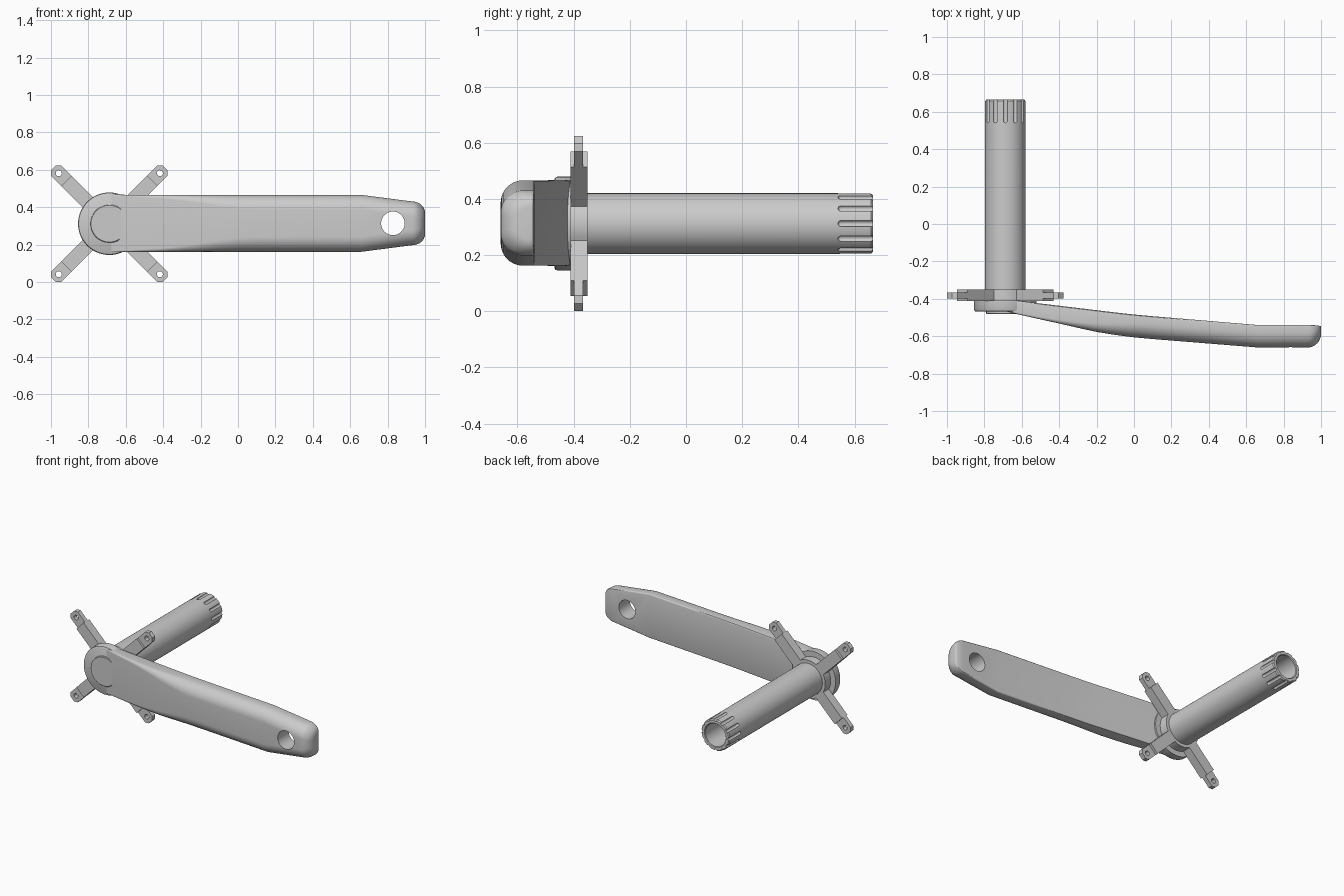
import bpy, bmesh
from math import sin, cos, pi, radians, asin

if "Cube" in bpy.data.objects:
    bpy.data.objects.remove(bpy.data.objects["Cube"])

CX, CZ = -0.688, 0.312      # axle axis, parallel to y


def loft(name, shells, wrap=False):
    """Skin each list of rings; cap the ends, or wrap last ring to first."""
    bm = bmesh.new()
    for rings in shells:
        vs = [[bm.verts.new(p) for p in ring] for ring in rings]
        n = len(vs[0])
        pairs = list(zip(vs, vs[1:])) + ([(vs[-1], vs[0])] if wrap else [])
        for a, b in pairs:
            for i in range(n):
                j = (i + 1) % n
                bm.faces.new((a[i], a[j], b[j], b[i]))
        if not wrap:
            bm.faces.new(vs[0])
            bm.faces.new(vs[-1])
    bmesh.ops.recalc_face_normals(bm, faces=bm.faces)
    me = bpy.data.meshes.new(name)
    bm.to_mesh(me)
    bm.free()
    ob = bpy.data.objects.new(name, me)
    bpy.context.collection.objects.link(ob)
    return ob


def lathe(profile, x=CX, z=CZ, n=64):
    """Rings around a y-parallel axis from (radius, y) pairs."""
    return [[(x + r * cos(2 * pi * i / n), y, z + r * sin(2 * pi * i / n))
             for i in range(n)] for r, y in profile]


def prism(pts, y0, y1):
    return [[(x, y, z) for x, z in pts] for y in (y0, y1)]


def cut(ob, cutter):
    m = ob.modifiers.new("cut", 'BOOLEAN')
    m.operation, m.object, m.solver = 'DIFFERENCE', cutter, 'EXACT'
    dg = bpy.context.evaluated_depsgraph_get()
    me = bpy.data.meshes.new_from_object(ob.evaluated_get(dg))
    ob.modifiers.clear()
    ob.data = me
    bpy.data.objects.remove(cutter)


def polar(r, w, a):
    """Point at distance r along angle a, offset w sideways."""
    return (CX + r * cos(a) - w * sin(a), CZ + r * sin(a) + w * cos(a))


# Hollow axle with twelve round-ended spline grooves
axle = loft("axle", [lathe([(0.108, -0.45), (0.108, 0.658), (0.102, 0.665),
                            (0.082, 0.665), (0.078, 0.66), (0.078, -0.45)], n=96)], wrap=True)
grooves = []
R = 0.011
for k in range(12):
    a = k * pi / 6
    prof = [(R * sin(t * pi / 12) if t else 0.0005, 0.552 - R * cos(t * pi / 12))
            for t in range(7)] + [(R, 0.70)]
    grooves.append(lathe(prof, CX + 0.107 * cos(a), CZ + 0.107 * sin(a), 16))
cut(axle, loft("groove_cutter", grooves))

# Spider: ring with four thick arms, then thin drilled tabs
W = 0.039
RING = 0.13
angles = [pi / 4 + k * pi / 2 for k in range(4)]
outline = []
for a in angles:
    h = asin(W / RING)
    outline += [polar(0.325, -W, a), polar(0.325, W, a)]
    outline += [polar(RING, 0, a + h + (pi / 2 - 2 * h) * i / 8) for i in range(9)]
spider = loft("spider", [prism(outline, -0.412, -0.35)])
cut(spider, loft("bore_cutter", [lathe([(0.1, -0.5), (0.1, -0.2)])]))
tab = [(0.31, -W), (0.402, -W), (0.422, -0.019), (0.422, 0.019), (0.402, W), (0.31, W)]
tabs = loft("spider_tabs", [prism([polar(r, w, a) for r, w in tab], -0.398, -0.367)
                            for a in angles])
cut(tabs, loft("bolt_cutter", [lathe([(0.016, -0.5), (0.016, -0.3)], *polar(0.382, 0, a), 24)
                               for a in angles]))

# Hub boss and its front cap
hub = loft("hub", [lathe([(0.167, -0.41), (0.167, -0.458), (0.164, -0.465),
                          (0.157, -0.469)], n=96)])
cap = loft("hub_cap", [lathe([(0.102, -0.44), (0.102, -0.478), (0.098, -0.482)])])


def section(x, yf, yb, hw, rf):
    """Crank section: small back fillets, large front fillets."""
    rf = min(rf, 0.9 * hw, 0.8 * (yb - yf))
    half = []
    rb = 0.008
    for i in range(4):
        t = i * pi / 6
        half.append((yb - rb + rb * cos(t), hw - rb + rb * sin(t)))
    for i in range(11):
        t = pi / 2 + i * pi / 20
        half.append((yf + rf + rf * cos(t), hw - rf + rf * sin(t)))
    full = half + [(y, -z) for y, z in reversed(half)]
    return [(x, y, 0.314 + z) for y, z in full]


# Crank arm: x, front y, back y, half width, front fillet
stations = [(-0.69, -0.466, -0.411, 0.155, 0.006), (-0.62, -0.483, -0.411, 0.153, 0.008),
            (-0.50, -0.510, -0.425, 0.152, 0.013), (-0.40, -0.532, -0.437, 0.152, 0.020),
            (-0.30, -0.555, -0.449, 0.152, 0.032), (-0.20, -0.577, -0.461, 0.152, 0.047),
            (-0.10, -0.593, -0.473, 0.152, 0.063), (0.00, -0.606, -0.484, 0.152, 0.076),
            (0.10, -0.615, -0.493, 0.152, 0.08), (0.66, -0.660, -0.540, 0.152, 0.08)]
for i in range(9):          # rounded tip
    t = i * pi / 16
    stations.append((0.93 + 0.07 * sin(t), -0.66 + 0.075 * (1 - cos(t)),
                     -0.54 - 0.008 * (1 - cos(t)), 0.117 - 0.06 * (1 - cos(t)), 0.08))
crank = loft("crank_arm", [[section(*s) for s in stations]])
cut(crank, loft("pedal_cutter", [lathe([(0.063, -0.8), (0.063, -0.4)], 0.828, 0.314)]))

# Smooth shading with sharp edges kept
for ob in bpy.context.collection.objects:
    ob.select_set(True)
    bpy.context.view_layer.objects.active = ob
bpy.ops.object.shade_smooth_by_angle(angle=radians(30))
